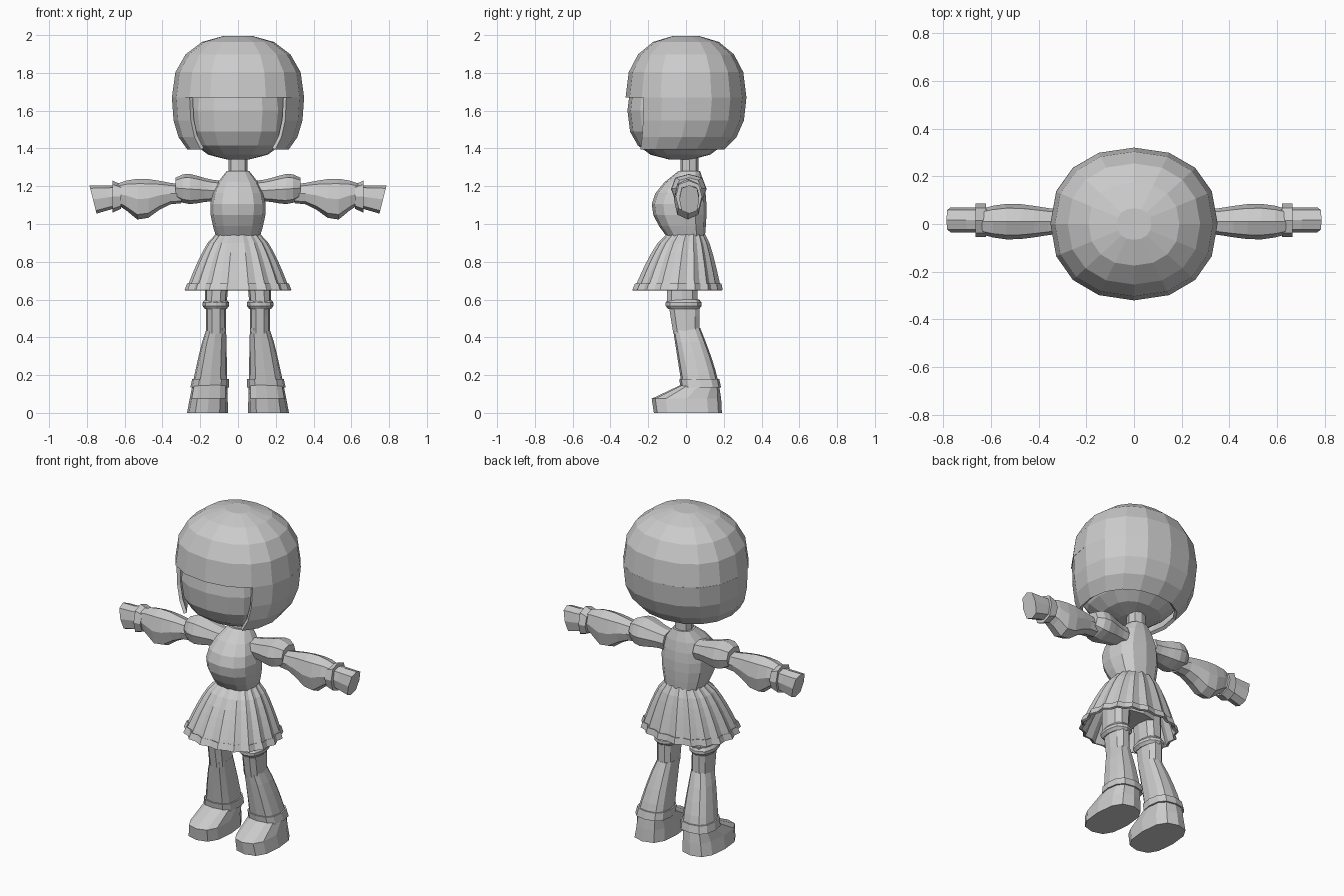
import bpy
import bmesh
from math import cos, sin, pi, copysign

cube = bpy.data.objects.get("Cube")
if cube:
    bpy.data.objects.remove(cube)

grey = bpy.data.materials.new("plain_grey")
grey.use_nodes = True
tone = (.6, .6, .6, 1)
grey.diffuse_color = tone
grey.node_tree.nodes["Principled BSDF"].inputs["Base Color"].default_value = tone


def power(value, exponent):
    """Signed power, used to square off round outlines."""
    return copysign(abs(value) ** exponent, value)


def loft(name, shape, steps=1, sides=8, along_x=False, mirror=1, box=.8,
         pleat=0, caps=True, keep=None, shear=0, thickness=0):
    """Skin the rings shape(t) = position, low a, high a, low b, high b."""
    bm = bmesh.new()
    loops = []
    for step in range(steps + 1):
        position, low_a, high_a, low_b, high_b = shape(step / steps)
        loop = []
        for i in range(sides):
            angle = 2 * pi * i / sides
            fold = 1 - pleat * (i % 2)
            a = (low_a + high_a + (high_a - low_a) * fold * power(cos(angle), box)) / 2
            b = (low_b + high_b + (high_b - low_b) * fold * power(sin(angle), box)) / 2
            x, y, z = (position, a, b) if along_x else (a, b, position)
            x += shear * (z - 1.2)
            loop.append(bm.verts.new((x * mirror, y, z)))
        loops.append(loop)
    for lower, upper in zip(loops, loops[1:]):
        for i in range(sides):
            if keep is None or keep(i):
                j = (i + 1) % sides
                bm.faces.new((lower[i], lower[j], upper[j], upper[i]))
    if caps:
        bm.faces.new(loops[0])
        bm.faces.new(loops[-1])
    bmesh.ops.recalc_face_normals(bm, faces=bm.faces)
    mesh = bpy.data.meshes.new(name)
    bm.to_mesh(mesh)
    bm.free()
    mesh.materials.append(grey)
    obj = bpy.data.objects.new(name, mesh)
    bpy.context.collection.objects.link(obj)
    if thickness:
        shell = obj.modifiers.new("thickness", "SOLIDIFY")
        shell.thickness = thickness
        shell.offset = -1


def mix(start, end, t):
    return start + (end - start) * t


# Head: a squared ball whose face shows beneath the fringe
def head_shape(t):
    angle = mix(-.45, .45, t) * pi
    radius = .28 * power(cos(angle), .8)
    height = 1.6 + .26 * power(sin(angle), .8)
    return height, -radius, radius, -radius - .03, radius - .03


loft("head", head_shape, steps=8, sides=16)


# Bobbed hair: a domed crown, then a bob that is open around the face
def crown_shape(t):
    angle = mix(.45, 0, t) * pi
    radius = power(cos(angle), .85)
    height = 1.67 + .33 * power(sin(angle), .85)
    return height, -.35 * radius, .35 * radius, -.32 * radius, .32 * radius


def bob_shape(t):
    angle = t * .3 * pi
    width = .35 * cos(angle) ** .5
    height = 1.67 - .33 * sin(angle) ** .85
    return height, -width, width, -.31, .32 * cos(angle) ** .85


loft("hair_crown", crown_shape, steps=4, sides=16, box=.9)
loft("hair_bob", bob_shape, steps=3, sides=16, box=.9, caps=False,
     keep=lambda i: not 10 <= i <= 13, thickness=.02)


# Neck, bodice with a full chest, and pelvis
def bodice_shape(t):
    chest = sin(pi * t)
    taper = t ** 4
    half = .115 + .035 * chest - .055 * taper
    front = .1 + .085 * chest - .06 * taper
    back = .1 + .01 * chest - .025 * taper
    return mix(.93, 1.28, t), -half, half, -front, back


loft("neck", lambda t: (mix(1.25, 1.4, t), -.05, .05, -.03, .065))
loft("bodice", bodice_shape, steps=6, sides=12)
loft("pelvis", lambda t: (mix(.7, .9, t), -.15, .15, -.1, .08))


# Pleated skirt, widest at the front hem, with a trim band
def skirt_shape(t):
    flare = t ** .7
    half = .115 + .16 * flare
    return mix(.95, .65, t), -half, half, -.1 - .18 * flare, .1 + .09 * flare


def trim_shape(t):
    height, left, right, front, back = skirt_shape(mix(.88, 1, t))
    edge = .008
    return height, left - edge, right + edge, front - edge, back + edge


loft("skirt", skirt_shape, steps=6, sides=36, box=.9, pleat=.06,
     caps=False, thickness=.008)
loft("skirt_trim", trim_shape, sides=36, box=.9, pleat=.06,
     caps=False, thickness=.008)


# Arm sections, running outward along x
def puff_shape(t):
    swell = sin(pi * t * t)
    middle = mix(1.175, 1.19, t)
    depth = .065 + .03 * swell
    height = .055 + .025 * swell
    return mix(.1, .33, t), .015 - depth, .015 + depth, middle - height, middle + height


def bell_shape(t):
    swell = sin(pi * t ** 1.4)
    depth = .05 + .025 * swell
    return (mix(.3, .65, t), .01 - depth, .01 + depth,
            1.11 - .09 * swell ** 2, 1.21 + .03 * swell)


def cuff_shape(t):
    return mix(.62, .665, t), -.055, .085, mix(1.08, 1.06, t), mix(1.21, 1.23, t)


def hand_shape(t):
    return mix(.62, .785, t), -.035, .07, mix(1.1, 1.055, t), 1.205


# Leg sections, running down along z
def thigh_shape(t):
    return mix(.8, .58, t), mix(.04, .06, t), .175, -.105, .065


def stocking_shape(t):
    return mix(.6, .42, t), .063, .17, mix(-.1, -.07, t), .075


def frill_shape(t):
    spread = .015 * sin(pi * t)
    return (mix(.55, .6, t), .06 - spread, .175 + spread,
            -.095 - spread, .07 + spread)


def boot_shape(t):
    toe = .17 if t > .8 else 0
    return (mix(.45, 0, t), mix(.063, .053, t), .165 + .105 * t ** .8,
            mix(-.07, 0, t) - toe, .075 + .115 * sin(t * pi / 2))


def strap_shape(t):
    height, inner, outer, front, back = boot_shape(mix(.6, .7, t))
    edge = .008
    return height, inner - edge, outer + edge, front - edge, back + edge


for label, side in (("left", 1), ("right", -1)):
    loft(label + "_puff_sleeve", puff_shape, steps=6, along_x=True, mirror=side)
    loft(label + "_bell_sleeve", bell_shape, steps=6, along_x=True, mirror=side)
    loft(label + "_cuff", cuff_shape, along_x=True, mirror=side)
    loft(label + "_hand", hand_shape, steps=2, along_x=True, mirror=side,
         box=.7, shear=.25)
    loft(label + "_thigh", thigh_shape, sides=10, mirror=side)
    loft(label + "_stocking", stocking_shape, steps=2, sides=10, mirror=side)
    loft(label + "_stocking_frill", frill_shape, steps=3, sides=16, mirror=side,
         pleat=.04)
    loft(label + "_boot", boot_shape, steps=6, sides=12, mirror=side, box=.75)
    loft(label + "_ankle_strap", strap_shape, sides=12, mirror=side, box=.75)
